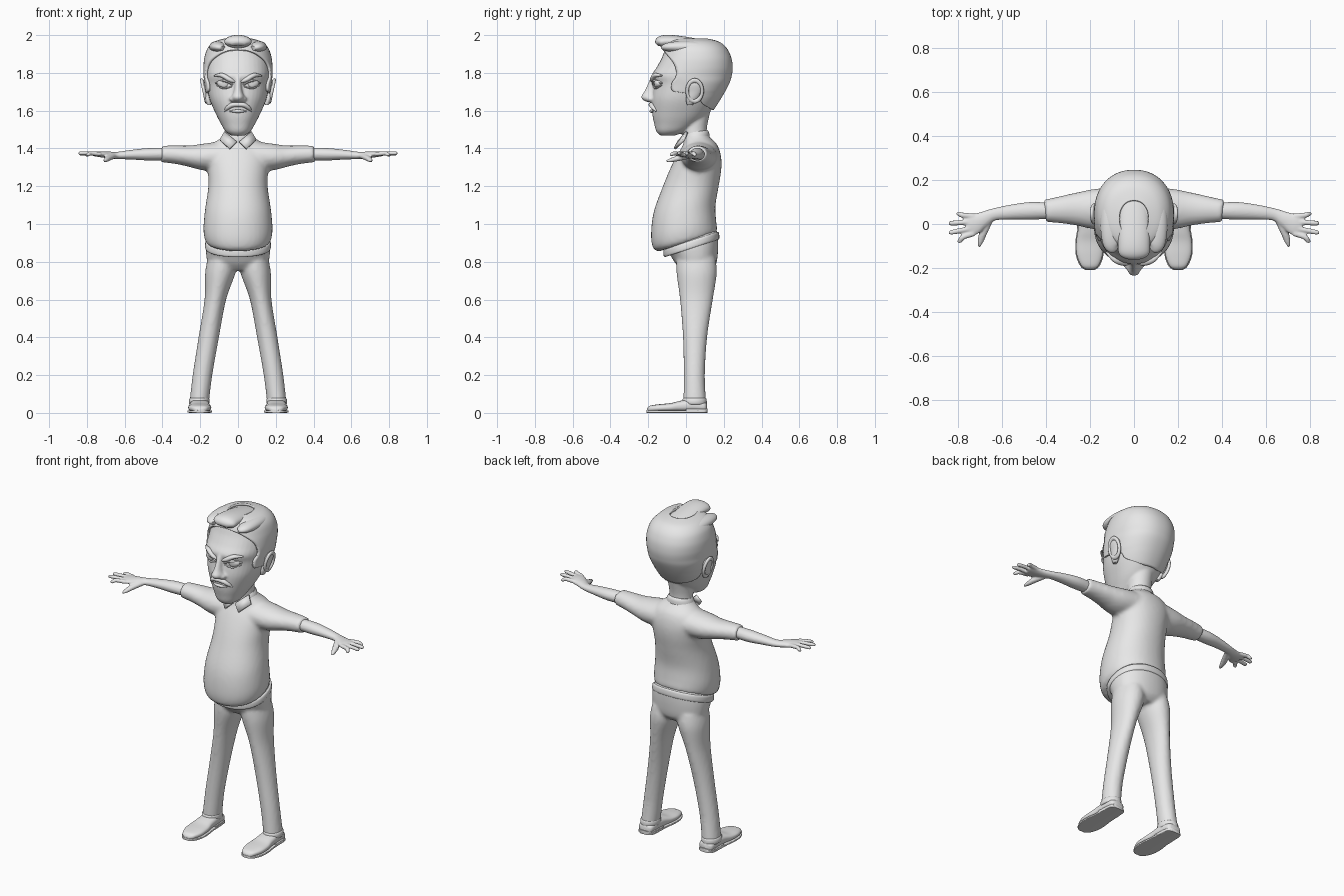
import bpy, bmesh, math
from mathutils import Vector

clay = bpy.data.materials.new("plain_grey")
clay.diffuse_color = (0.8, 0.8, 0.8, 1)


def ring(c, u, v, p=2.0, n=40, a0=-math.pi, a1=math.pi, closed=True):
    """Superellipse points around c, spanned by u and v."""
    pts = []
    for i in range(n):
        a = a0 + (a1 - a0) * i / (n if closed else n - 1)
        co, si = math.cos(a), math.sin(a)
        pts.append(Vector(c) + Vector(u) * math.copysign(abs(co) ** (2 / p), co)
                   + Vector(v) * math.copysign(abs(si) ** (2 / p), si))
    return pts


def spline(rows, k=5):
    """Catmull-Rom resampling of a table of rows."""
    out = []
    for i in range(len(rows) - 1):
        r = [rows[max(i - 1, 0)], rows[i], rows[i + 1], rows[min(i + 2, len(rows) - 1)]]
        for j in range(k):
            t = j / k
            out.append([0.5 * (2 * b + (c - a) * t + (2 * a - 5 * b + 4 * c - d) * t * t
                        + (3 * b - a - 3 * c + d) * t ** 3) for a, b, c, d in zip(*r)])
    return out + [list(rows[-1])]


def upright(rows, p=2.0, k=5):
    """Rings stacked in z: (z, x centre, half width, front y, back y, tilt)."""
    return [ring((xc, (f + b) / 2, z), (w, 0, 0), (0, (b - f) / 2, t * (b - f) / 2), p)
            for z, xc, w, f, b, t in spline(rows, k)]


def tube(rows, p=2.0, k=5, n=28):
    """Rings along a path: (x, y, z, side radius, up radius)."""
    s = spline(rows, k)
    out = []
    for i, r in enumerate(s):
        t = (Vector(s[min(i + 1, len(s) - 1)][:3]) - Vector(s[max(i - 1, 0)][:3])).normalized()
        side = t.cross(Vector((0, 0, 1))).normalized()
        out.append(ring(r[:3], side * r[3], side.cross(t) * r[4], p, n))
    return out


def flip(loft):
    return [[Vector((-q.x, q.y, q.z)) for q in r] for r in loft]


def both(lofts):
    return lofts + [flip(l) for l in lofts]


def finish(ob):
    ob.data.materials.append(clay)
    bpy.ops.object.select_all(action='DESELECT')
    ob.select_set(True)
    bpy.context.view_layer.objects.active = ob
    bpy.ops.object.shade_smooth_by_angle(angle=math.radians(50))


def part(name, lofts, voxel=0, smooth=4, closed=True):
    """Skin each loft; optionally fuse them into one smooth surface."""
    bm = bmesh.new()
    for loft in lofts:
        vs = [[bm.verts.new(q) for q in r] for r in loft]
        n = len(vs[0])
        for a, b in zip(vs, vs[1:]):
            for i in range(n if closed else n - 1):
                j = (i + 1) % n
                bm.faces.new((a[i], a[j], b[j], b[i]))
        if closed:
            bm.faces.new(vs[0])
            bm.faces.new(vs[-1])
    bmesh.ops.recalc_face_normals(bm, faces=bm.faces)
    me = bpy.data.meshes.new(name)
    bm.to_mesh(me)
    bm.free()
    ob = bpy.data.objects.new(name, me)
    bpy.context.collection.objects.link(ob)
    finish(ob)
    if voxel:
        m = ob.modifiers.new("fuse", 'REMESH')
        m.mode, m.voxel_size, m.use_smooth_shade = 'VOXEL', voxel, True
        m = ob.modifiers.new("relax", 'SMOOTH')
        m.factor, m.iterations = 0.5, smooth
    return ob


# Head shape, shared by the skull, hair and face details
HEAD = [(1.468, 0, .035, -.135, -.06, 0), (1.49, 0, .066, -.157, .0, 0), (1.53, 0, .09, -.168, .06, 0),
        (1.58, 0, .116, -.178, .115, 0), (1.66, 0, .15, -.182, .17, 0), (1.74, 0, .166, -.172, .215, 0),
        (1.785, 0, .17, -.182, .23, 0), (1.83, 0, .171, -.155, .235, 0), (1.88, 0, .166, -.128, .228, 0),
        (1.925, 0, .15, -.11, .205, 0), (1.955, 0, .115, -.09, .165, 0), (1.97, 0, .06, -.05, .10, 0)]
FINE = spline(HEAD, 8)
P = 2.2


def face_y(x, z):
    r = min(FINE, key=lambda q: abs(q[0] - z))
    return (r[3] + r[4]) / 2 - (r[4] - r[3]) / 2 * (1 - min(abs(x) / r[2], 1) ** P) ** (1 / P)


def on_face(pts, k=5):
    """Raised strip lying on the face: (x, z, depth, height)."""
    return tube([(x, face_y(x, z) - .002, z, d, h) for x, z, d, h in pts], k=k, n=16)


# Skull, neck and nose
neck = upright([(1.40, 0, .075, -.01, .12, 0), (1.50, 0, .066, -.02, .11, 0), (1.60, 0, .07, -.02, .13, 0)])
nose = upright([(1.645, 0, .012, -.20, -.16, 0), (1.652, 0, .03, -.222, -.14, 0), (1.672, 0, .034, -.238, -.14, 0),
                (1.70, 0, .024, -.222, -.14, 0), (1.74, 0, .018, -.203, -.14, 0), (1.78, 0, .02, -.185, -.14, 0)])
nostril = upright([(1.645, .026, .006, -.20, -.17, 0), (1.662, .03, .017, -.208, -.15, 0),
                   (1.685, .024, .006, -.195, -.16, 0)])
part("head", [upright(HEAD, P), neck, nose] + both([nostril]), 0.007, 3)

# Brows, eyes, lids, moustache and lip
part("brows", both([on_face([(.018, 1.752, .008, .006), (.045, 1.765, .016, .013), (.085, 1.787, .014, .012),
                             (.125, 1.785, .006, .004)])]))
part("eyes", both([upright([(1.722, .073, .008, face_y(.073, 1.72) - .003, -.12, 0),
                            (1.73, .073, .03, face_y(.073, 1.73) - .009, -.12, 0),
                            (1.745, .073, .038, face_y(.073, 1.745) - .011, -.12, 0),
                            (1.76, .073, .03, face_y(.073, 1.76) - .008, -.12, 0)])]))
part("eyelids", both([on_face([(.028, 1.736, .006, .004), (.07, 1.758, .014, .007), (.118, 1.745, .006, .004)]),
                      on_face([(.032, 1.728, .004, .003), (.075, 1.718, .009, .004), (.114, 1.735, .004, .003)])]))
part("moustache", both([on_face([(-.004, 1.632, .013, .012), (.03, 1.63, .016, .013), (.055, 1.615, .012, .011),
                                 (.073, 1.597, .004, .004)])]))
part("lower_lip", [on_face([(-.045, 1.597, .004, .003), (0, 1.597, .011, .009), (.045, 1.597, .004, .003)])])

# Ears with a raised rim
part("ears", both([upright([(1.63, .152, .010, .005, .035, 0), (1.66, .16, .018, .0, .06, 0),
                            (1.70, .17, .016, .005, .08, 0), (1.74, .178, .015, .005, .085, 0),
                            (1.762, .178, .007, .025, .065, 0)])]))
for s in (1, -1):
    bpy.ops.mesh.primitive_torus_add(major_segments=32, minor_segments=10, major_radius=.04, minor_radius=.009,
                                     location=(s * .18, .046, 1.705), rotation=(0, s * math.radians(102), 0))
    ob = bpy.context.object
    ob.name = "ear_rim"
    ob.scale = (1.4, 1, 1)
    finish(ob)

# Hair: shell over the skull whose front edge follows the hairline
LINE = spline([(1.60, .15), (1.64, .085), (1.685, .06), (1.70, -.06), (1.74, -.075), (1.79, -.05),
               (1.84, -.06), (1.89, -.095), (1.93, -.13)], 8)
shell = []
for z, _, w, f, b, _ in FINE:
    if z < 1.60:
        continue
    yh = min(LINE, key=lambda q: abs(q[0] - z))[1]
    c, r = (f + b) / 2, (b - f) / 2 + .006
    q = max(-1, min(1, (yh - c) / r))
    a = math.acos(math.copysign(abs(q) ** (P / 2), q))
    shell.append(ring((0, c, z + max(0, z - 1.9) * .1), (0, r, 0), (w + .006, 0, 0), P, 48, -a, a, False))
hair = part("hair", [shell], closed=False)
m = hair.modifiers.new("thickness", 'SOLIDIFY')
m.thickness, m.offset = .012, 0
part("hair_top", [tube([(0, -.154, 1.95, .035, .012), (0, -.137, 1.962, .068, .031), (0, -.09, 1.967, .072, .034),
                        (0, 0, 1.961, .07, .03), (0, .1, 1.946, .062, .025), (0, .18, 1.925, .045, .02),
                        (0, .215, 1.90, .02, .01)])]
     + both([tube([(.08, -.115, 1.93, .02, .012), (.10, -.09, 1.937, .04, .024), (.108, 0, 1.937, .045, .032),
                   (.1, .1, 1.93, .042, .03), (.07, .185, 1.91, .025, .018)])]))

# Shirt: round torso fused with the sleeves
torso = upright([(.905, 0, .165, -.145, .163, .33), (.925, 0, .177, -.175, .165, .3), (.98, 0, .183, -.185, .16, .2),
                 (1.08, 0, .174, -.171, .156, .1), (1.2, 0, .157, -.122, .173, 0), (1.29, 0, .16, -.085, .187, 0),
                 (1.36, 0, .165, -.05, .185, 0), (1.42, 0, .135, -.015, .165, 0), (1.46, 0, .085, -.01, .125, 0),
                 (1.48, 0, .072, -.005, .115, 0)], 2.15)
sleeve = tube([(.06, .07, 1.36, .1, .08), (.18, .068, 1.355, .092, .071), (.26, .068, 1.36, .076, .056),
               (.33, .065, 1.367, .063, .049), (.407, .06, 1.371, .051, .044)])
part("shirt", [torso] + both([sleeve]), 0.011, 5)

# Collar: band around the neck and two pointed flaps
part("collar_band", [upright([(1.45, 0, .085, -.02, .125, .1), (1.475, 0, .076, -.018, .122, .15),
                              (1.488, 0, .068, -.01, .112, .15)], k=3)])
flap = [[Vector((.008, -.04, 1.435)), Vector((.07, .005, 1.487))],
        [Vector((.045, -.06, 1.398)), Vector((.096, -.012, 1.445))]]
collar = part("collar_flaps", both([flap]), closed=False)
m = collar.modifiers.new("thickness", 'SOLIDIFY')
m.thickness, m.offset = .014, 0

# Arms, palms, fingers and thumbs
arm = tube([(.37, .06, 1.371, .036, .033), (.47, .06, 1.369, .04, .033), (.56, .054, 1.367, .034, .026),
            (.64, .043, 1.363, .028, .019), (.69, .02, 1.366, .036, .018), (.735, -.002, 1.37, .05, .015),
            (.765, -.008, 1.37, .046, .011)])
hand = [arm]
for y0, x1, y1, z1 in ((.035, .81, .046, 1.366), (.010, .845, .004, 1.373),
                       (-.018, .845, -.038, 1.375), (-.043, .805, -.077, 1.368)):
    hand.append(tube([(.73, y0, 1.37, .013, .012), (.78, (y0 + y1) / 2, 1.374, .012, .011),
                      (x1 - .012, y1, z1, .011, .01), (x1, y1, z1 - .002, .005, .005)], n=16))
hand.append(tube([(.655, .02, 1.36, .014, .013), (.685, -.035, 1.349, .018, .015),
                  (.70, -.08, 1.338, .013, .011), (.706, -.105, 1.332, .005, .005)], n=16))
part("right_arm", [flip(l) for l in hand], 0.0055, 2)
part("left_arm", hand, 0.0055, 2)

# Trousers: hips fused with two spread legs, then waistband and cuffs
hips = upright([(.755, 0, .09, -.02, .13, 0), (.79, 0, .155, -.055, .16, 0), (.85, 0, .17, -.085, .17, .1),
                (.9, 0, .169, -.11, .17, .28), (.925, 0, .16, -.115, .163, .33)], 2.2)
leg = upright([(.82, .085, .075, -.05, .155, 0), (.74, .094, .08, -.05, .163, 0), (.6, .12, .057, -.032, .142, 0),
               (.4, .155, .054, -.016, .112, 0), (.2, .188, .052, -.012, .1, 0), (.05, .206, .051, -.014, .107, 0)])
part("trousers", [hips] + both([leg]), 0.010, 4)
part("waistband", [upright([(.872, 0, .171, -.112, .174, .33), (.88, 0, .175, -.118, .177, .33),
                            (.905, 0, .173, -.12, .174, .33), (.912, 0, .165, -.115, .168, .33)], 2.2, 3)])
part("cuffs", both([upright([(.045, .206, .05, -.014, .107, 0), (.05, .206, .054, -.018, .11, 0),
                             (.072, .205, .054, -.018, .109, 0), (.078, .204, .05, -.013, .105, 0)], k=2)]))

# Shoes and soles: (y, centre x, half width, height)
SHOE = [(-.207, .201, .018, .024), (-.19, .201, .04, .038), (-.14, .202, .059, .046), (-.08, .203, .06, .052),
        (-.03, .203, .053, .064), (.04, .203, .05, .075), (.095, .204, .045, .06), (.11, .204, .03, .05)]
upper = [ring((x, y, (h + .006) / 2), (w, 0, 0), (0, 0, (h - .006) / 2), 2.6) for y, x, w, h in spline(SHOE)]
sole = [ring((x, y * 1.01, .007), (w + .004, 0, 0), (0, 0, .007), 6) for y, x, w, h in spline(SHOE)]
heel = [ring((.204, y, .011), (w, 0, 0), (0, 0, .011), 8) for y, w in ((0, .054), (.06, .052), (.1, .044), (.115, .026))]
part("shoes", both([upper]))
part("soles", both([sole, heel]))
